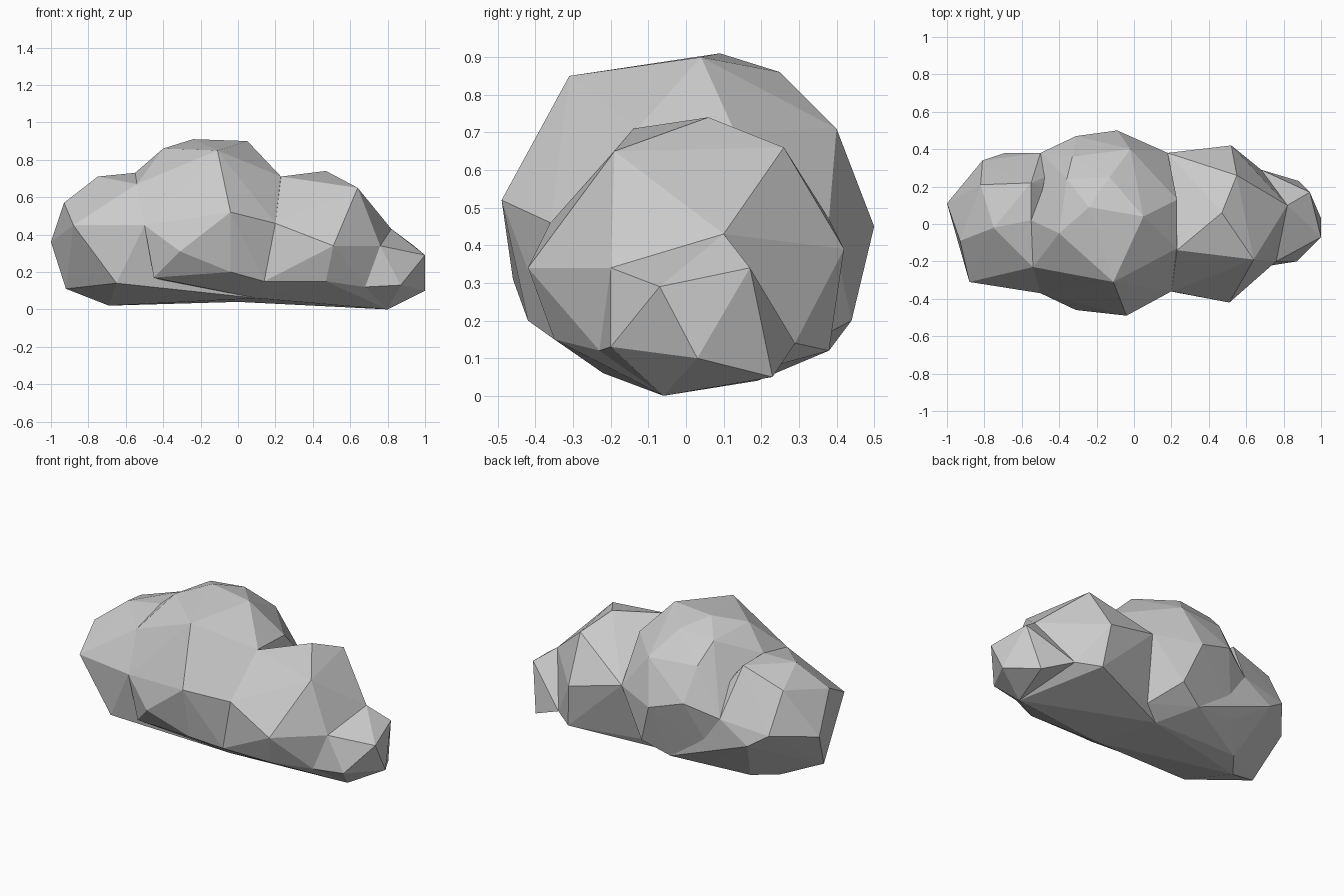
import bpy
import bmesh
from mathutils import Vector

default_cube = bpy.data.objects.get("Cube")
if default_cube:
    bpy.data.objects.remove(default_cube, do_unlink=True)


def make_material(name, colour):
    material = bpy.data.materials.new(name)
    material.use_nodes = True
    material.diffuse_color = colour
    material.node_tree.nodes["Principled BSDF"].inputs["Base Color"].default_value = colour
    return material


def make_puff(name, corners, material):
    """Wrap a faceted convex shell around corner points given in hundredths."""
    bm = bmesh.new()
    for corner in corners:
        bm.verts.new(Vector(corner) / 100)
    hull = bmesh.ops.convex_hull(bm, input=bm.verts[:])
    loose = {item for item in hull["geom_interior"] + hull["geom_unused"]
             if isinstance(item, bmesh.types.BMVert)}
    bmesh.ops.delete(bm, geom=list(loose), context="VERTS")
    bmesh.ops.recalc_face_normals(bm, faces=bm.faces[:])
    mesh = bpy.data.meshes.new(name)
    bm.to_mesh(mesh)
    bm.free()
    mesh.materials.append(material)
    puff = bpy.data.objects.new(name, mesh)
    bpy.context.collection.objects.link(puff)
    return puff


def merge_puffs(base, others):
    """Fuse the overlapping puffs into one closed shell."""
    for other in others:
        union = base.modifiers.new("union_" + other.name, "BOOLEAN")
        union.operation = "UNION"
        union.solver = "EXACT"
        union.object = other
    bpy.context.view_layer.update()
    evaluated = base.evaluated_get(bpy.context.evaluated_depsgraph_get())
    merged = bpy.data.meshes.new_from_object(evaluated)
    base.modifiers.clear()
    base.data = merged
    for other in others:
        bpy.data.objects.remove(other, do_unlink=True)


grey = make_material("cloud_grey", (0.6, 0.6, 0.6, 1))

# Tall middle puff: crown, waist, then underside
cloud = make_puff("cloud", [
    (5, 4, 90), (-24, 9, 91), (-11, -31, 85), (-40, -5, 86), (-36, 24, 84), (-13, 25, 86),
    (23, -13, 71), (23, 13, 70), (-2, 40, 71), (-33, 36, 72), (-55, 2, 73), (-54, -23, 67),
    (-4, -49, 52), (20, -36, 46), (-9, 50, 45), (18, 38, 47), (-50, -37, 45), (-50, 38, 44),
    (-31, -46, 31), (-31, 47, 52), (-4, -42, 20), (14, -35, 15), (-45, -35, 17),
    (10, -22, 6), (0, 44, 20), (-16, 38, 12), (-44, 33, 16), (11, 25, 10), (0, 19, 4)], grey)

# Broad puff on the low x end
end_puff = make_puff("end_puff", [
    (-75, -2, 71), (-55, 2, 73), (-54, -23, 67), (-55, 22, 73), (-93, -9, 57), (-82, 21, 64),
    (-88, -31, 45), (-50, -37, 45), (-100, 11, 36), (-81, 34, 40), (-50, 38, 44),
    (-92, -5, 11), (-65, -33, 14), (-69, 5, 2), (-69, 38, 32), (-58, 19, 4),
    (-44, 33, 16), (-16, 38, 12), (10, -22, 6), (0, 19, 4)], grey)

# Medium puff beside the middle
side_puff = make_puff("side_puff", [
    (47, 6, 74), (23, -14, 71), (55, 26, 66), (64, -19, 65), (82, 10, 43),
    (51, -42, 34), (20, -36, 46), (76, -20, 34), (52, 42, 39), (18, 38, 47),
    (68, 29, 14), (47, -35, 15), (68, -23, 12), (55, 38, 12), (14, -35, 15),
    (29, 30, 13), (11, 25, 10), (10, -22, 6), (80, -6, 0), (0, 19, 4)], grey)

# Small low puff at the tip
tip_puff = make_puff("tip_puff", [
    (82, 10, 43), (76, -20, 34), (100, -7, 29), (94, 17, 34), (68, 29, 14),
    (100, 3, 10), (87, -20, 13), (68, -23, 12), (80, -6, 0), (88, 23, 5)], grey)

merge_puffs(cloud, [end_puff, side_puff, tip_puff])
